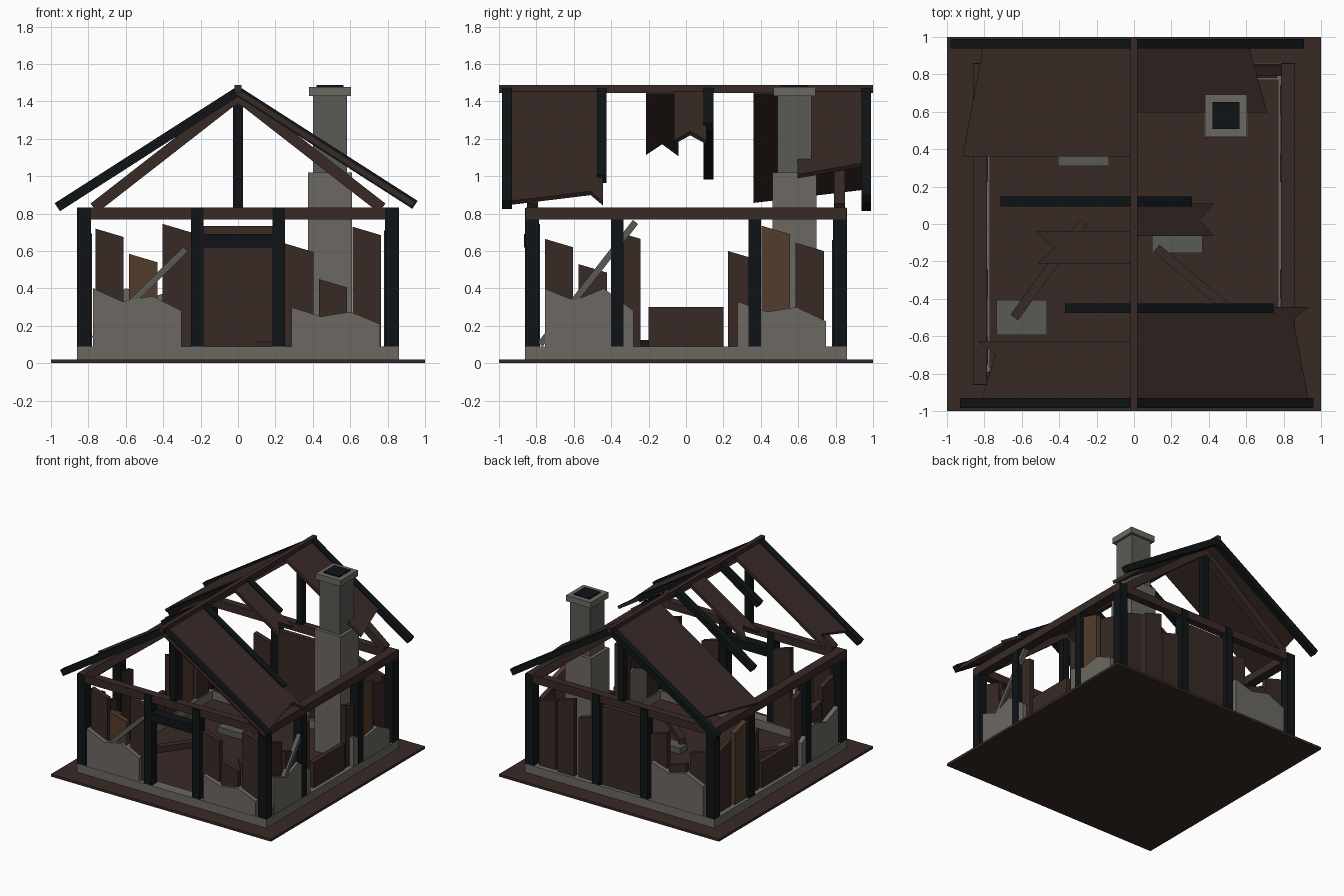
import bpy, bmesh
from mathutils import Vector

if "Cube" in bpy.data.objects:
    bpy.data.objects.remove(bpy.data.objects["Cube"])

X, Y, Z = Vector((1, 0, 0)), Vector((0, 1, 0)), Vector((0, 0, 1))


def material(name, r, g, b):
    m = bpy.data.materials.new(name)
    m.diffuse_color = (r, g, b, 1)
    m.use_nodes = True
    m.node_tree.nodes["Principled BSDF"].inputs["Base Color"].default_value = m.diffuse_color
    return m


BROWN = material("brown_wood", 0.040, 0.023, 0.019)
CHAR = material("charred_wood", 0.005, 0.007, 0.008)
TAN = material("bare_wood", 0.085, 0.045, 0.024)
STONE = material("stone", 0.15, 0.14, 0.125)
ASH = material("ash_grey", 0.10, 0.105, 0.09)


def slab(name, pts, origin, u, v, t, mat):
    """Polygon in the plane (origin, u, v), thickened by t about that plane."""
    o, u, v = Vector(origin), Vector(u), Vector(v)
    n = u.cross(v).normalized() * t
    bm = bmesh.new()
    face = bm.faces.new([bm.verts.new(o + u * a + v * b - n / 2) for a, b in pts])
    ext = bmesh.ops.extrude_face_region(bm, geom=[face], use_keep_orig=True)["geom"]
    bmesh.ops.translate(bm, vec=n, verts=[g for g in ext if isinstance(g, bmesh.types.BMVert)])
    bmesh.ops.recalc_face_normals(bm, faces=bm.faces)
    me = bpy.data.meshes.new(name)
    bm.to_mesh(me)
    bm.free()
    me.materials.append(mat)
    bpy.context.collection.objects.link(bpy.data.objects.new(name, me))


def box(name, cx, cy, hx, hy, z0, z1, mat):
    """Upright block from its centre and half sizes."""
    pts = [(-hx, -hy), (hx, -hy), (hx, hy), (-hx, hy)]
    slab(name, pts, (cx, cy, (z0 + z1) / 2), X, Y, z1 - z0, mat)


def beam(name, a, b, width, mat, up=Z):
    """Square timber from a to b."""
    a, d = Vector(a), Vector(b) - Vector(a)
    h = width / 2
    slab(name, [(0, -h), (1, -h), (1, h), (0, h)], a, d, d.cross(up).normalized(), width, mat)


# Ground and foundation ring
W = 0.823
box("ground", 0, 0, 1, 1, 0, 0.02, BROWN)
for s in (-1, 1):
    box("foundation_end", 0, s * 0.815, 0.86, 0.045, 0.02, 0.09, STONE)
    box("foundation_side", s * 0.815, 0, 0.045, 0.77, 0.02, 0.09, STONE)

# Posts and wall plates
for sx in (-1, 1):
    for sy in (-1, 1):
        box("corner_post", sx * W, sy * W, 0.037, 0.037, 0.09, 0.829, CHAR)
        box("end_post", sx * 0.218, sy * W, 0.034, 0.037, 0.09, 0.829, CHAR)
        box("side_post", sx * W, sy * 0.368, 0.037, 0.034, 0.09, 0.77, CHAR)
    box("side_plate", sx * W, 0, 0.038, 0.855, 0.768, 0.832, BROWN)
    box("end_plate", 0, sx * W, 0.8, 0.032, 0.768, 0.832, BROWN)
box("door_lintel", 0, -0.826, 0.19, 0.041, 0.62, 0.69, CHAR)


def planks(wall, out, u, start, heights, bare=-1):
    """Three split boards with slanted tops, at an even pitch along a wall."""
    for i, h in enumerate(heights):
        a = start + 0.18 * i
        slab(wall + "_plank", [(a, .09), (a + .152, .09), (a + .152, h - .045), (a, h)],
             out * (0.815 if i % 2 else 0.80), u, Z, 0.04, TAN if i == bare else BROWN)


def stub(wall, out, u, start, heights):
    """Broken stone infill with a jagged top."""
    end = start + 0.158 * (len(heights) - 1)
    top = [(start + 0.158 * i, h) for i, h in enumerate(heights)]
    slab(wall + "_stone_stub", [(start, .09)] + top + [(end, .09)], out * 0.82, u, Z, 0.075, STONE)


# Front wall
planks("front", -Y, X, -0.763, (.72, .585, .745), 1)
planks("front", -Y, X, 0.252, (.64, .45, .73))
stub("front", -Y, X, -0.775, (.40, .33, .36, .28))
stub("front", -Y, X, 0.285, (.30, .25, .275, .21))

# Back wall, with one whole panel in the middle
planks("back", Y, X, -0.763, (.60, .46, .66))
planks("back", Y, X, 0.252, (.62, .72, .66))
stub("back", Y, X, -0.755, (.33, .40, .36, .41))
box("back_panel", 0, 0.81, 0.19, 0.02, 0.09, 0.735, BROWN)

# Side walls, with a low panel under each window
for wall, out, drop in (("right", X, 0), ("left", -X, 0.015)):
    planks(wall, out, Y, -0.755, (.665 - drop, .53 - drop, .71 - drop))
    planks(wall, out, Y, 0.225, (.60 - drop, .735 - drop, .645 - drop), 1)
    stub(wall, out, Y, -0.755, (.40, .335, .40 - drop, .28))
    box(wall + "_window_panel", out.x * 0.81, 0, 0.02, 0.20, 0.09, 0.30, BROWN)
stub("right", X, Y, 0.275, (.33, .275, .30, .225))

# Diagonal grey braces in the front and right walls
beam("front_brace", (-0.77, -0.835, 0.13), (-0.28, -0.835, 0.61), 0.035, ASH, Y)
beam("right_brace", (0.835, -0.78, 0.10), (0.835, -0.27, 0.755), 0.035, ASH, X)

# Gable trusses
for y in (-0.82, 0.82):
    box("king_post", 0, y, 0.026, 0.026, 0.83, 1.40, CHAR)
    for s in (-1, 1):
        beam("truss_rafter", (s * 0.77, y, 0.83), (0, y, 1.43), 0.06, BROWN, Y)

# Ridge and charred rafters, some broken short
SLOPE = 0.64
box("ridge_beam", 0, 0, 0.018, 1, 1.445, 1.487, BROWN)


def rafters(y, left, right):
    for s, e in ((-1, left), (1, right)):
        low = 1.483 - SLOPE * e
        slab("rafter", [(0, 1.483), (e, low), (e - 0.028, low - 0.043), (0, 1.425)],
             (0, y, 0), X * s, Z, 0.052, CHAR)


rafters(-0.957, 0.93, 0.96)
rafters(-0.45, 0.37, 0.745)
rafters(0.12, 0.715, 0.31)
rafters(0.963, 0.98, 0.91)


def roof_panel(s, y0, y1, reach0, reach1, notch=None, at=0.5):
    """Torn roof sheet between two y lines, with an optional notch in the eave."""
    tear = [(notch, y0 + (y1 - y0) * at)] if notch else []
    pts = [(0, y0), (reach0, y0)] + tear + [(reach1, y1), (0, y1)]
    slab("roof_panel", pts, (0, 0, 1.45), (s, 0, -SLOPE), Y, 0.025, BROWN)


roof_panel(-1, 0.98, 0.36, 0.795, 0.91)
roof_panel(-1, -0.04, -0.215, 0.52, 0.51, 0.42)
roof_panel(-1, -0.625, -0.98, 0.83, 0.82, 0.735, 0.2)
roof_panel(1, 0.98, 0.595, 0.60, 0.705)
roof_panel(1, -0.065, 0.11, 0.42, 0.42, 0.345)
roof_panel(1, -0.445, -0.985, 0.93, 0.935, 0.845, 0.12)


def chimney(part, r, z0, z1, mat):
    box("chimney_" + part, 0.492, 0.58, r, r, z0, z1, mat)


chimney("base", 0.118, 0.02, 1.02, STONE)
chimney("stack", 0.092, 1.02, 1.43, ASH)
chimney("cap", 0.113, 1.43, 1.478, STONE)
chimney("flue", 0.072, 1.45, 1.487, CHAR)

# Fallen slabs and beams on the floor
box("fallen_slab", -0.60, -0.50, 0.135, 0.093, 0.02, 0.07, ASH)
box("fallen_slab", 0.23, -0.107, 0.135, 0.048, 0.02, 0.07, ASH)
box("fallen_slab", -0.27, 0.36, 0.135, 0.05, 0.02, 0.07, ASH)
beam("fallen_beam", (-0.64, -0.50, 0.10), (-0.27, 0.01, 0.10), 0.05, BROWN)
beam("fallen_beam", (0.12, -0.13, 0.09), (0.50, -0.45, 0.09), 0.05, BROWN)
